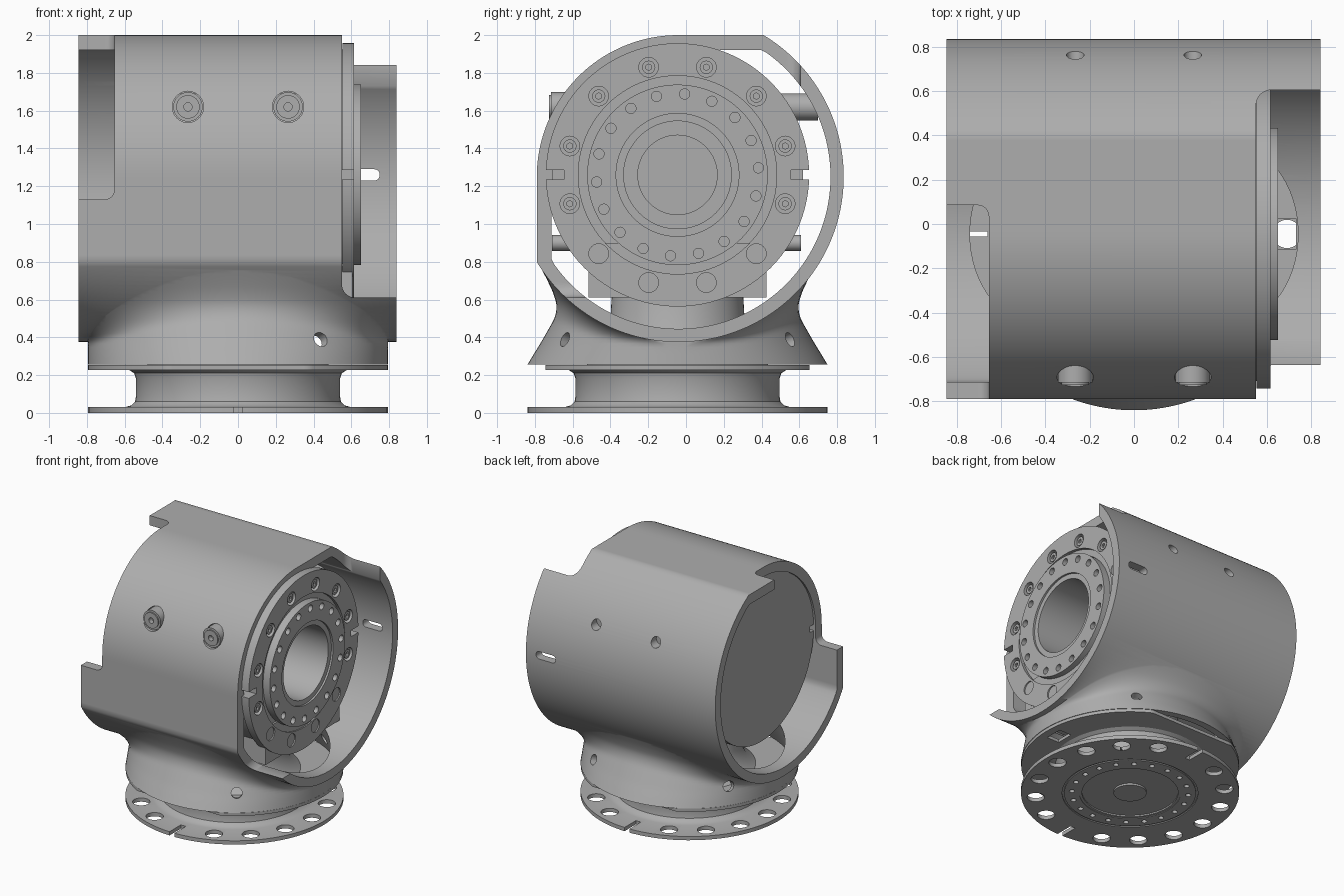
import bpy, bmesh, math
from mathutils import Matrix, Vector

old = bpy.data.objects.get("Cube")
if old:
    bpy.data.objects.remove(old)

grey = bpy.data.materials.new("machined_grey")
grey.use_nodes = True
colour = (0.42, 0.42, 0.42, 1)
grey.diffuse_color = colour
grey.node_tree.nodes["Principled BSDF"].inputs["Base Color"].default_value = colour

CY, CZ = -0.045, 1.26          # axis of the upper drive
BASE = Vector((0, CY, 0))      # axis of the lower drive
TO_X = Matrix.Translation((0, CY, CZ)) @ Matrix.Rotation(math.pi / 2, 4, 'Y')


def finish(name, bm):
    bmesh.ops.remove_doubles(bm, verts=bm.verts, dist=1e-5)
    bmesh.ops.recalc_face_normals(bm, faces=bm.faces)
    me = bpy.data.meshes.new(name)
    bm.to_mesh(me)
    bm.free()
    me.materials.append(grey)
    ob = bpy.data.objects.new(name, me)
    bpy.context.scene.collection.objects.link(ob)
    return ob


def loft(name, rings):
    """Skin a list of equal closed rings and cap both ends."""
    bm = bmesh.new()
    rows = [[bm.verts.new(p) for p in ring] for ring in rings]
    n = len(rows[0])
    for a, b in zip(rows, rows[1:]):
        for i in range(n):
            j = (i + 1) % n
            bm.faces.new((a[i], a[j], b[j], b[i]))
    bm.faces.new(rows[0])
    bm.faces.new(rows[-1])
    return finish(name, bm)


def lathe(name, profile, matrix, n=96):
    """Spin (radius, height) points; tiny radii close the ends."""
    rings = []
    for r, h in profile:
        rings.append([matrix @ Vector((r * math.cos(math.tau * i / n), r * math.sin(math.tau * i / n), h))
                      for i in range(n)])
    return loft(name, rings)


def rods(name, items, segments=24):
    """Cylinders as (centre, axis, radius, length)."""
    bm = bmesh.new()
    for centre, axis, r, length in items:
        m = Matrix.Translation(centre) @ Vector(axis).to_track_quat('Z', 'Y').to_matrix().to_4x4()
        bmesh.ops.create_cone(bm, cap_ends=True, segments=segments, radius1=r, radius2=r,
                              depth=length, matrix=m)
    return finish(name, bm)


def box(name, lo, hi, bevel=0):
    lo, hi = Vector(lo), Vector(hi)
    bm = bmesh.new()
    bmesh.ops.create_cube(bm, size=1, matrix=Matrix.Translation((lo + hi) / 2)
                          @ Matrix.Diagonal((hi - lo).to_4d()))
    if bevel:
        bmesh.ops.bevel(bm, geom=bm.edges[:], offset=bevel, segments=6, profile=0.5, affect='EDGES')
    return finish(name, bm)


def combine(ob, other, operation='DIFFERENCE'):
    mod = ob.modifiers.new("cut", 'BOOLEAN')
    mod.operation, mod.solver, mod.object = operation, 'EXACT', other
    dg = bpy.context.evaluated_depsgraph_get()
    me = bpy.data.meshes.new_from_object(ob.evaluated_get(dg))
    ob.modifiers.clear()
    ob.data = me
    bpy.data.objects.remove(other)


def smooth(ob, angle=30):
    ob.data.shade_smooth()
    ob.data.set_sharp_from_angle(angle=math.radians(angle))


# Housing section: large arc with flat top and front, joined by a tighter arc
def section(x, big, small):
    ring = []
    for deg in range(1, 361, 2):
        t = math.radians(deg)
        c, s = math.cos(t), math.sin(t)
        r = big
        if s > 0:
            r = min(r, small / s)
        if c < 0:
            r = min(r, small / -c)
        if 90 < deg < 180:
            r = small
        ring.append((x, -0.04 + r * c, 1.25 + r * s))
    return ring


# Neck: round foot with a pinched waist, blended softly into the housing
NECK = [(0.255, 0.795), (0.31, 0.762), (0.37, 0.725), (0.44, 0.685), (0.51, 0.645),
        (0.58, 0.60), (0.65, 0.57), (0.71, 0.55), (0.80, 0.52)]


def waist(z):
    for (z0, r0), (z1, r1) in zip(NECK, NECK[1:]):
        if z <= z1:
            return r0 + (r1 - r0) * (z - z0) / (z1 - z0)
    return NECK[-1][1]


def blend(a, b, k=0.26):
    h = max(k - abs(a - b), 0) / k
    return max(a, b) + h * h * k / 4


def neck():
    rings = []
    for row in range(29):
        z = 0.255 + 0.0185 * row
        drop = 0.87 ** 2 - (z - 1.25) ** 2
        half = math.sqrt(drop) - 0.006 if drop > 0 else 2 * drop
        ring = []
        for i in range(96):
            t = math.tau * (i + 0.5) / 96
            y = blend(waist(z) * abs(math.sin(t)), half) if row else waist(z) * abs(math.sin(t))
            ring.append((0.795 * math.cos(t), CY + math.copysign(y, math.sin(t)), z))
        rings.append(ring)
    return loft("neck", rings)


def neck_bore(wall=0.055):
    return loft("neck_bore", [[((0.795 - wall) * math.cos(math.tau * i / 96),
                                CY + (r - wall) * math.sin(math.tau * i / 96), z) for i in range(96)]
                              for z, r in [(0.2, 0.82)] + NECK])


# Housing shell
shell = loft("housing_shell", [section(x, 0.875, 0.75) for x in (-0.845, 0.84)])
combine(shell, neck(), 'UNION')
combine(shell, loft("bore", [section(x, 0.805, 0.672) for x in (-1, 1)]))
combine(shell, neck_bore())
combine(shell, box("right_front_opening", (0.55, -1.5, 0.61), (1.5, 0.1, 2.5), 0.07))
combine(shell, box("right_top_opening", (0.55, -1.5, 1.1), (1.5, 0.605, 2.5), 0.07))
combine(shell, box("left_opening", (-1.5, -1.5, 1.13), (-0.655, 0.085, 2.5), 0.05))
holes = []
for x in (-0.265, 0.265):
    holes += [((x, 0.8, 1.6), (0, 1, 0), 0.04, 0.4), ((x, -0.8, 1.62), (0, 1, 0), 0.083, 0.5)]
for x, y in ((0.44, -0.6), (0.44, 0.6), (-0.625, 0.41)):
    holes.append(((x, CY + y, 0.39), (x, y, 0.25), 0.04, 0.24))
combine(shell, rods("shell_holes", holes))
combine(shell, box("shell_slot", (0.575, 0.6, 1.23), (0.75, 1, 1.29), 0.028))
smooth(shell, 40)

# Upper drive body with wide output flange, stepped face and bore
body = lathe("upper_drive", [(0.0001, -0.64), (0.664, -0.64), (0.664, 0.552), (0.697, 0.552), (0.697, 0.615),
                             (0.525, 0.615), (0.525, 0.59), (0.478, 0.59), (0.478, 0.65), (0.325, 0.65),
                             (0.325, 0.635), (0.285, 0.635), (0.285, 0.1), (0.21, 0.1), (0.21, -0.1),
                             (0.0001, -0.1)], TO_X)


def on_face(x, r, deg):
    t = math.radians(deg)
    return (x, CY + r * math.cos(t), CZ + r * math.sin(t))


bolt_angles = [15 + 30 * k for k in range(12)]
combine(body, rods("bolt_holes", [(on_face(0.62, 0.59, a), (1, 0, 0), 0.052, 0.1) for a in bolt_angles]
                   + [(on_face(0.65, 0.43, 20 * k + 5), (1, 0, 0), 0.027, 0.1) for k in range(18)]))
for side in (-1, 1):
    y = CY + side * 0.7
    combine(body, box("flange_slot", (0.5, y - 0.1, CZ - 0.025), (0.7, y + 0.1, CZ + 0.025)))
combine(body, box("rear_slot", (-0.7, -0.8, CZ - 0.025), (-0.58, -0.66, CZ + 0.025)))
smooth(body)

# Flange screws with sockets
screws = rods("flange_screws", [(on_face(0.585, 0.59, a), (1, 0, 0), 0.035, 0.04) for a in bolt_angles])
combine(screws, rods("sockets", [(on_face(0.605, 0.59, a), (1, 0, 0), 0.017, 0.03) for a in bolt_angles], 6))
smooth(screws)

# Front knobs, back bosses and small lower pins
knobs, tips, sockets, bosses = [], [], [], []
for x in (-0.265, 0.265):
    knobs.append(((x, -0.64, 1.62), (0, 1, 0), 0.078, 0.15))
    tips.append(((x, -0.695, 1.62), (0, 1, 0), 0.062, 0.06))
    sockets.append(((x, -0.715, 1.62), (0, 1, 0), 0.022, 0.06))
    bosses.append(((x, 0.59, 1.62), (0, 1, 0), 0.072, 0.22))
    bosses.append(((x, 0.53, 0.9), (0, 1, 0), 0.042, 0.16))
    bosses.append(((x, -0.63, 0.9), (0, 1, 0), 0.042, 0.16))
knob = rods("front_knobs", knobs, 32)
combine(knob, rods("knob_tips", tips, 32), 'UNION')
combine(knob, rods("knob_sockets", sockets))
smooth(knob)
smooth(rods("body_pins", bosses))

# Foot under the output flange and inner column joining the two drives
box("drive_foot", (0.0, -0.515, 0.61), (0.605, 0.425, 0.9))
smooth(lathe("inner_column", [(0.0001, 0.24), (0.5, 0.24), (0.42, 0.3), (0.36, 0.42), (0.34, 0.75),
                              (0.0001, 0.75)], Matrix.Translation(BASE)))

# Lower flange, trimmed front and back, with a window on each side
flange = lathe("lower_flange", [(0.0001, 0.228), (0.793, 0.228), (0.793, 0.253), (0.0001, 0.253)],
               Matrix.Translation(BASE))
for side in (-1, 1):
    y = CY + side * 1.0
    combine(flange, box("trim", (-1, y - 0.3, 0), (1, y + 0.3, 0.5)))
for lo, hi, half in ((0.62, 0.73, 0.07), (-0.78, -0.66, 0.012)):
    combine(flange, box("window", (lo, CY - half, 0), (hi, CY + half, 0.5)))
smooth(flange)

# Base plate with filleted column and stepped underside
base = lathe("base_plate", [(0.0001, 0.0), (0.12, 0.0), (0.12, 0.015), (0.35, 0.015), (0.35, 0.004),
                            (0.37, 0.004), (0.37, 0.0), (0.48, 0.0), (0.48, 0.008), (0.495, 0.008), (0.495, 0.0),
                            (0.795, 0.0), (0.795, 0.03), (0.6, 0.03), (0.565, 0.04), (0.545, 0.06),
                            (0.54, 0.09), (0.54, 0.18), (0.55, 0.21), (0.58, 0.23), (0.0001, 0.23)],
             Matrix.Translation(BASE))
ring = []
for count, skipped, radius, hole in ((16, (4, 12), 0.69, 0.064), (20, (), 0.425, 0.02)):
    for k in range(count):
        t = math.tau * k / count
        if k not in skipped:
            ring.append((BASE + Vector((radius * math.cos(t), radius * math.sin(t), 0)), (0, 0, 1), hole, 0.1))
combine(base, rods("base_holes", ring))
for side in (-1, 1):
    y = CY + side * 0.75
    combine(base, box("base_slot", (-0.022, y - 0.1, -0.1), (0.022, y + 0.1, 0.1)))
smooth(base)
